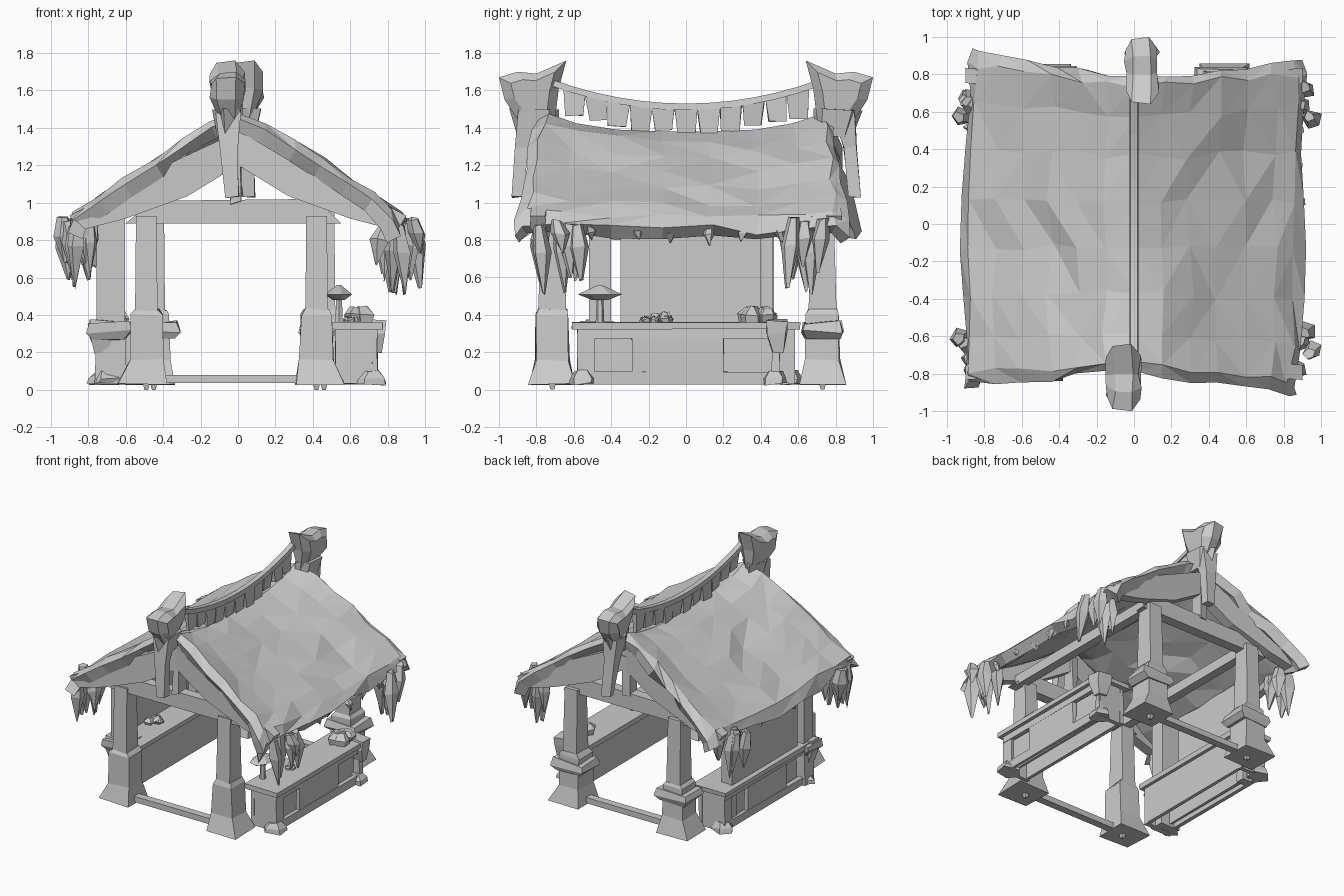
import bpy, bmesh, math, random
from mathutils import Vector

random.seed(4)
cube = bpy.data.objects.get("Cube")
if cube:
    bpy.data.objects.remove(cube, do_unlink=True)

grey = bpy.data.materials.new("plain_grey")
grey.use_nodes = True
grey.diffuse_color = (0.6, 0.6, 0.6, 1)
grey.node_tree.nodes["Principled BSDF"].inputs["Base Color"].default_value = (0.6, 0.6, 0.6, 1)


def rnd(a):
    return random.uniform(-a, a)


def finish(name, bm, fix=True):
    if fix:
        bmesh.ops.recalc_face_normals(bm, faces=bm.faces[:])
    me = bpy.data.meshes.new(name)
    bm.to_mesh(me)
    bm.free()
    me.materials.append(grey)
    ob = bpy.data.objects.new(name, me)
    bpy.context.collection.objects.link(ob)
    return ob


def skin(name, rings):
    """Closed skin through rings of points."""
    bm = bmesh.new()
    loops = [[bm.verts.new(p) for p in r] for r in rings]
    n = len(loops[0])
    for a, b in zip(loops, loops[1:]):
        for i in range(n):
            bm.faces.new((a[i], a[(i + 1) % n], b[(i + 1) % n], b[i]))
    bm.faces.new(loops[0])
    bm.faces.new(loops[-1])
    return finish(name, bm)


def loft(name, sections, sides=4, jitter=0.0):
    """Sections are (x, y, z, half_x, half_y)."""
    rings = []
    k = 1 / math.cos(math.pi / sides)
    ang = [math.tau * (i + 0.5) / sides for i in range(sides)]
    for x, y, z, hx, hy in sections:
        rings.append([(x + hx * k * math.cos(a) + rnd(jitter), y + hy * k * math.sin(a) + rnd(jitter),
                       z + rnd(jitter)) for a in ang])
    return skin(name, rings)


def box(name, x0, x1, y0, y1, z0, z1, jitter=0.0):
    x, y, hx, hy = (x0 + x1) / 2, (y0 + y1) / 2, (x1 - x0) / 2, (y1 - y0) / 2
    return loft(name, [(x, y, z0, hx, hy), (x, y, z1, hx, hy)], 4, jitter)


# Main posts on flared stone feet, the back pair with collars
for label, x, y in (("front_right", -0.49, -0.715), ("front_left", 0.42, -0.715),
                    ("back_right", -0.45, 0.73), ("back_left", 0.46, 0.73)):
    out = 0.02 if x > 0 else -0.02
    loft(label + "_foot", [(x + out, y, 0.03, 0.135, 0.125), (x, y, 0.16, 0.09, 0.09),
                           (x, y, 0.4, 0.085, 0.085), (x, y, 0.43, 0.065, 0.075)], 4, 0.006)
    loft(label + "_post", [(x, y, 0.42, 0.06, 0.075), (x, y, 0.93, 0.055, 0.06)])
    loft(label + "_peg", [(x, y, 0, 0.01, 0.01), (x, y, 0.04, 0.02, 0.02)])
    if y > 0:
        loft(label + "_collar", [(x, y, 0.27, 0.1, 0.09), (x, y, 0.31, 0.14, 0.11),
                                 (x, y, 0.36, 0.13, 0.1)], 4, 0.01)

# Sills, tie beams, rafters and king struts at both gables
RAFTER = [(0, 1.38), (0, 1.2), (0.27, 1.035), (0.6, 0.915), (0.85, 0.85), (0.9, 0.93), (0.45, 1.17)]
for label, s in (("front", -1), ("back", 1)):
    y = s * 0.72
    box(label + "_sill", -0.42, 0.36, y - 0.03, y + 0.03, 0.035, 0.08)
    skin(label + "_tie_beam", [[(-0.6, yy, 0.89), (0.55, yy, 0.89), (0.42, yy, 1.02), (-0.45, yy, 1.01)]
                               for yy in (y - 0.04, y + 0.04)])
    for side in (-1, 1):
        skin(label + "_rafter", [[(side * px, s * (yy + 0.07 * px), pz) for px, pz in RAFTER]
                                 for yy in (0.69, 0.77)])
    x = -0.05 if s < 0 else 0.04
    loft(label + "_king_strut", [(x + 0.02, s * 0.9, 1.03, 0.035, 0.03), (x, s * 0.88, 1.3, 0.045, 0.035),
                                 (x, s * 0.84, 1.48, 0.065, 0.06)], 4, 0.006)
    box(label + "_king_foot", -0.035, 0.02, y - 0.05, y + 0.05, 1.0, 1.3, 0.01)

for x in (-0.48, 0.48):
    box("wall_plate", x - 0.035, x + 0.035, -0.72, 0.72, 0.9, 0.98)

# Sagging roof, faceted and thick, with raised gable rims
PROFILE = [(0, 1.5), (0.15, 1.44), (0.3, 1.35), (0.45, 1.245), (0.6, 1.15),
           (0.75, 1.05), (0.87, 0.97), (0.91, 0.88)]
ROWS = [-1, -0.93, -0.72, -0.45, -0.15, 0.15, 0.45, 0.72, 0.93, 1]


def roof_point(side, i, v):
    x, z = PROFILE[i]
    t = i / (len(PROFILE) - 1)
    z -= 0.12 * (1 - abs(v) ** 3) * (1 - 0.75 * t)
    if abs(v) == 1:
        z -= 0.05
    long_corner = side * v < 0
    y = v * (0.79 + (0.14 if long_corner else 0.08) * t)
    if long_corner:
        x -= 0.05 * abs(v) ** 3 * t
    free = 1 if i else 0
    drop = 0.02 if i == len(PROFILE) - 1 else 0
    return (side * x + rnd(0.022) * free, y + rnd(0.022), z + rnd(0.018 + drop) * free)


bm = bmesh.new()
ridge = [bm.verts.new(roof_point(1, 0, v)) for v in ROWS]
for side in (1, -1):
    grid = [ridge] + [[bm.verts.new(roof_point(side, i, v)) for v in ROWS]
                      for i in range(1, len(PROFILE))]
    for a, b in zip(grid, grid[1:]):
        for j in range(len(ROWS) - 1):
            q = (a[j], b[j], b[j + 1], a[j + 1])
            q = q if side == 1 else q[::-1]
            k = random.randint(0, 1)
            bm.faces.new((q[k], q[k + 1], q[k + 2]))
            bm.faces.new((q[k + 2], q[(k + 3) % 4], q[k]))
roof = finish("roof", bm, False)
thick = roof.modifiers.new("thickness", "SOLIDIFY")
thick.thickness = 0.085
thick.offset = -1

# Ridge comb with hanging flaps
def comb_z(y):
    return 1.53 + 0.25 * y * y


steps = [-0.72 + 0.12 * i for i in range(13)]
skin("ridge_cap", [[(-0.025, y, comb_z(y) - 0.035), (0.025, y, comb_z(y) - 0.035),
                    (0.02, y, comb_z(y)), (-0.02, y, comb_z(y))] for y in steps])
for y in steps[1:-1]:
    z = comb_z(y)
    loft("ridge_flap", [(rnd(0.01), y + rnd(0.01), z - 0.16 + rnd(0.015), 0.012, 0.046),
                        (0, y, z - 0.02, 0.018, 0.06)], 4, 0.005)

# Carved ridge ends
OUTLINE = [(0.64, 1.76), (0.8, 1.69), (0.9, 1.7), (1.0, 1.67), (0.97, 1.55),
           (0.89, 1.43), (0.7, 1.45), (0.68, 1.61)]
for label, s, cx in (("front", -1, -0.055), ("back", 1, 0.045)):
    rings = []
    for dx, k in ((-0.09, 0.6), (-0.05, 0.93), (0.04, 1), (0.085, 0.65)):
        rings.append([(cx + dx * (0.65 + 0.35 * (z > 1.5)) + rnd(0.012), s * (0.82 + (y - 0.82) * k),
                       1.58 + (z - 1.58) * k) for y, z in OUTLINE])
    skin(label + "_ridge_end", rings)
    loft(label + "_ridge_neck", [(cx, s * 0.79, 1.36, 0.05, 0.09), (cx, s * 0.81, 1.5, 0.07, 0.11)], 5, 0.008)

# Hanging thatch clumps at the eave corners, and a sparse fringe between
def tuft(name, x, y, top, length, r):
    dx, dy = rnd(0.02), rnd(0.02)
    loft(name, [(x, y, top, r * 0.6, r * 0.6), (x + dx, y + dy, top - length * 0.4, r, r),
                (x + dx * 2, y + dy * 2, top - length, 0.004, 0.004)], 5, 0.008)


for side in (-1, 1):
    for yc in (-0.68, 0.66):
        for i in range(7):
            tuft("thatch_clump", side * (0.78 + 0.026 * i), yc + rnd(0.12), 0.9 + rnd(0.03),
                 random.uniform(0.16, 0.38), 0.042)
    for i in range(6):
        tuft("eave_fringe", side * 0.87, -0.5 + 0.2 * i + rnd(0.04), 0.87, random.uniform(0.06, 0.1), 0.025)

# Hollow counters with recessed panels on the outer face
def counter(label, s):
    def part(name, x0, x1, y0, y1, z0, z1):
        xs, ys = sorted((s * x0, s * x1)), sorted((s * y0, s * y1))
        return box(label + "_" + name, *xs, *ys, z0, z1, 0.004)

    part("counter_top", 0.49, 0.775, -0.61, 0.53, 0.325, 0.36)
    part("counter_inner_board", 0.52, 0.55, -0.58, 0.5, 0.04, 0.33)
    for y in (-0.58, 0.47):
        part("counter_end", 0.52, 0.74, y, y + 0.03, 0.03, 0.33)
    for z0, z1 in ((0.03, 0.095), (0.275, 0.33)):
        part("counter_rail", 0.715, 0.745, -0.58, 0.5, z0, z1)
    for y0, y1 in ((-0.58, -0.49), (-0.29, 0.2), (0.46, 0.5)):
        part("counter_panel", 0.715, 0.745, y0, y1, 0.09, 0.28)
    part("counter_recess_back", 0.67, 0.69, -0.56, 0.48, 0.05, 0.3)
    for y in (-0.55, 0.47):
        loft(label + "_counter_foot", [(s * 0.71, s * y, 0.03, 0.075, 0.06), (s * 0.71, s * y, 0.06, 0.07, 0.06),
                                       (s * 0.71, s * y, 0.1, 0.035, 0.035)], 5, 0.008)
    loft(label + "_counter_bracket", [(s * 0.73, s * 0.49, 0.2, 0.035, 0.03), (s * 0.73, s * 0.49, 0.3, 0.06, 0.05),
                                      (s * 0.73, s * 0.49, 0.37, 0.06, 0.05)], 4, 0.01)


counter("left", 1)
counter("right", -1)

# Closed wall and end posts above the right counter
box("right_wall", -0.735, -0.71, -0.35, 0.47, 0.34, 0.92)
for y, hx, hy in ((-0.46, 0.075, 0.058), (0.43, 0.04, 0.035)):
    loft("wall_post", [(-0.68, y, 0.03, hx * 1.15, hy), (-0.68, y, 0.37, hx, hy), (-0.68, y, 0.93, hx, hy)])
loft("wall_post_collar", [(-0.69, -0.48, 0.27, 0.08, 0.07), (-0.69, -0.48, 0.31, 0.12, 0.09),
                          (-0.69, -0.48, 0.36, 0.11, 0.09)], 4, 0.01)

# Goods on the counters
loft("dish_stand", [(0.54, -0.46, 0.36, 0.02, 0.02), (0.54, -0.46, 0.5, 0.015, 0.015)], 6)
loft("dish", [(0.54, -0.46, 0.48, 0.03, 0.04), (0.54, -0.46, 0.51, 0.07, 0.11),
              (0.54, -0.46, 0.56, 0.01, 0.01)], 7)
for x, y, big in ((0.61, 0.37, 1), (-0.63, -0.14, 0.65), (0.6, -0.2, 0.4)):
    for i in range(4):
        gx, gy = x + rnd(0.06) * big, y + rnd(0.09) * big
        loft("goods", [(gx, gy, 0.355, 0.04 * big, 0.04 * big), (gx, gy, 0.36 + 0.04 * big, 0.055 * big, 0.055 * big),
                       (gx, gy, 0.36 + 0.08 * big, 0.02 * big, 0.02 * big)], 5, 0.01)
